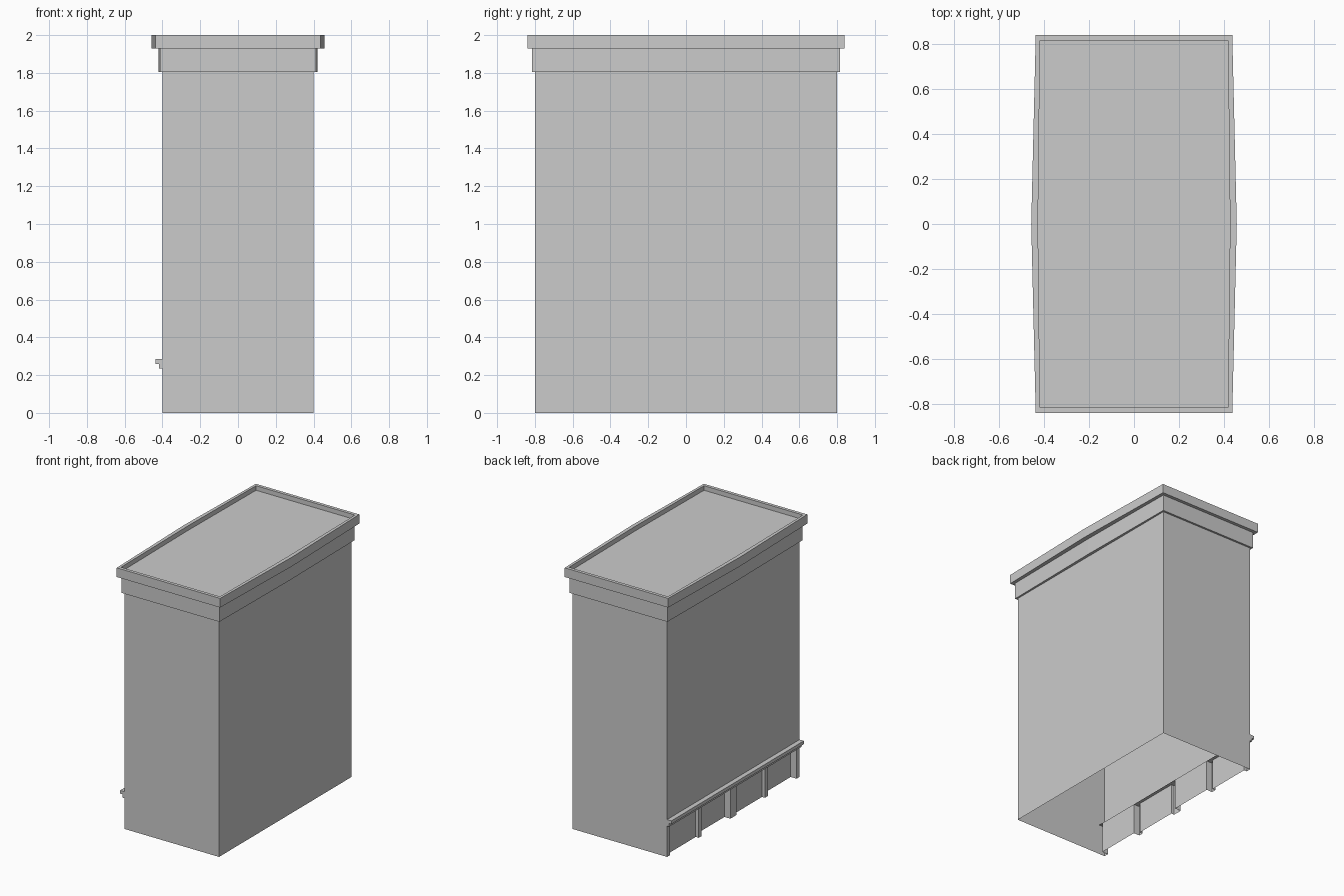
import bpy
import bmesh

if "Cube" in bpy.data.objects:
    bpy.data.objects.remove(bpy.data.objects["Cube"], do_unlink=True)

# One plain grey for the whole building
grey = bpy.data.materials.new("plain_grey")
grey.use_nodes = True
colour = (0.6, 0.6, 0.6, 1)
grey.diffuse_color = colour
grey.node_tree.nodes["Principled BSDF"].inputs["Base Color"].default_value = colour

WALL, DEEP, SHALLOW = -0.40, -0.35, -0.375
HALF_LENGTH, LINTEL, EAVES = 0.80, 0.235, 1.805


def finish(name, bm):
    mesh = bpy.data.meshes.new(name)
    bm.to_mesh(mesh)
    bm.free()
    mesh.materials.append(grey)
    obj = bpy.data.objects.new(name, mesh)
    bpy.context.collection.objects.link(obj)
    return obj


def ring(bm, x, mid, y, z):
    """Plan outline whose long sides may bow out at the middle."""
    plan = [(x, -y), (mid, 0), (x, y), (-x, y), (-mid, 0), (-x, -y)]
    return [bm.verts.new((px, py, z)) for px, py in plan]


def loft(bm, levels, cap=False, skip=()):
    rings = [ring(bm, *level) for level in levels]
    for row, (low, high) in enumerate(zip(rings, rings[1:])):
        for i in range(6):
            j = (i + 1) % 6
            if (row, i) not in skip:
                bm.faces.new((low[i], low[j], high[j], high[i]))
    if cap:
        bm.faces.new(rings[-1])


# Main walls: open underneath, with a gap for the shopfront on the -x side
bm = bmesh.new()
body = [(-WALL, -WALL, HALF_LENGTH, z) for z in (0, LINTEL, EAVES)]
loft(bm, body, skip={(0, 3), (0, 4)})
finish("main_walls", bm)

# Stepped eaves, parapet rim and sunken roof
bm = bmesh.new()
loft(bm, [(0.40, 0.40, 0.80, EAVES),
          (0.413, 0.422, 0.815, EAVES),
          (0.413, 0.422, 0.815, 1.93),
          (0.437, 0.457, 0.84, 1.93),
          (0.437, 0.457, 0.84, 2.0),
          (0.418, 0.427, 0.815, 2.0),
          (0.418, 0.427, 0.815, 1.965)], cap=True)
finish("eaves_and_roof", bm)

# Shopfront: posts flush with the wall, bays set back between them
plan = [(WALL, HALF_LENGTH)]
bays = [(0.764, 0.418, SHALLOW), (0.382, 0.036, DEEP),
        (-0.036, -0.382, SHALLOW), (-0.418, -0.764, DEEP)]
for start, end, depth in bays:
    plan += [(WALL, start), (depth, start), (depth, end), (WALL, end)]
plan.append((WALL, -HALF_LENGTH))
bm = bmesh.new()
low = [bm.verts.new((x, y, 0)) for x, y in plan]
high = [bm.verts.new((x, y, LINTEL)) for x, y in plan]
for i in range(len(plan) - 1):
    bm.faces.new((low[i], low[i + 1], high[i + 1], high[i]))
finish("shopfront", bm)

# Soffit over the bays, facing down
bm = bmesh.new()
corners = [(WALL, -HALF_LENGTH), (WALL, HALF_LENGTH),
           (DEEP, HALF_LENGTH), (DEEP, -HALF_LENGTH)]
bm.faces.new([bm.verts.new((x, y, LINTEL)) for x, y in corners])
bm.normal_update()
for face in bm.faces:
    if face.normal.z > 0:
        face.normal_flip()
finish("shopfront_soffit", bm)

# Stepped ledge above the shopfront
profile = [(WALL, LINTEL), (-0.418, LINTEL), (-0.418, 0.26),
           (-0.436, 0.26), (-0.436, 0.285), (WALL, 0.285)]
bm = bmesh.new()
end = bm.faces.new([bm.verts.new((x, -HALF_LENGTH, z)) for x, z in profile])
extruded = bmesh.ops.extrude_face_region(bm, geom=[end], use_keep_orig=True)
moved = [v for v in extruded["geom"] if isinstance(v, bmesh.types.BMVert)]
bmesh.ops.translate(bm, verts=moved, vec=(0, 2 * HALF_LENGTH, 0))
bmesh.ops.recalc_face_normals(bm, faces=bm.faces)
finish("shopfront_ledge", bm)
